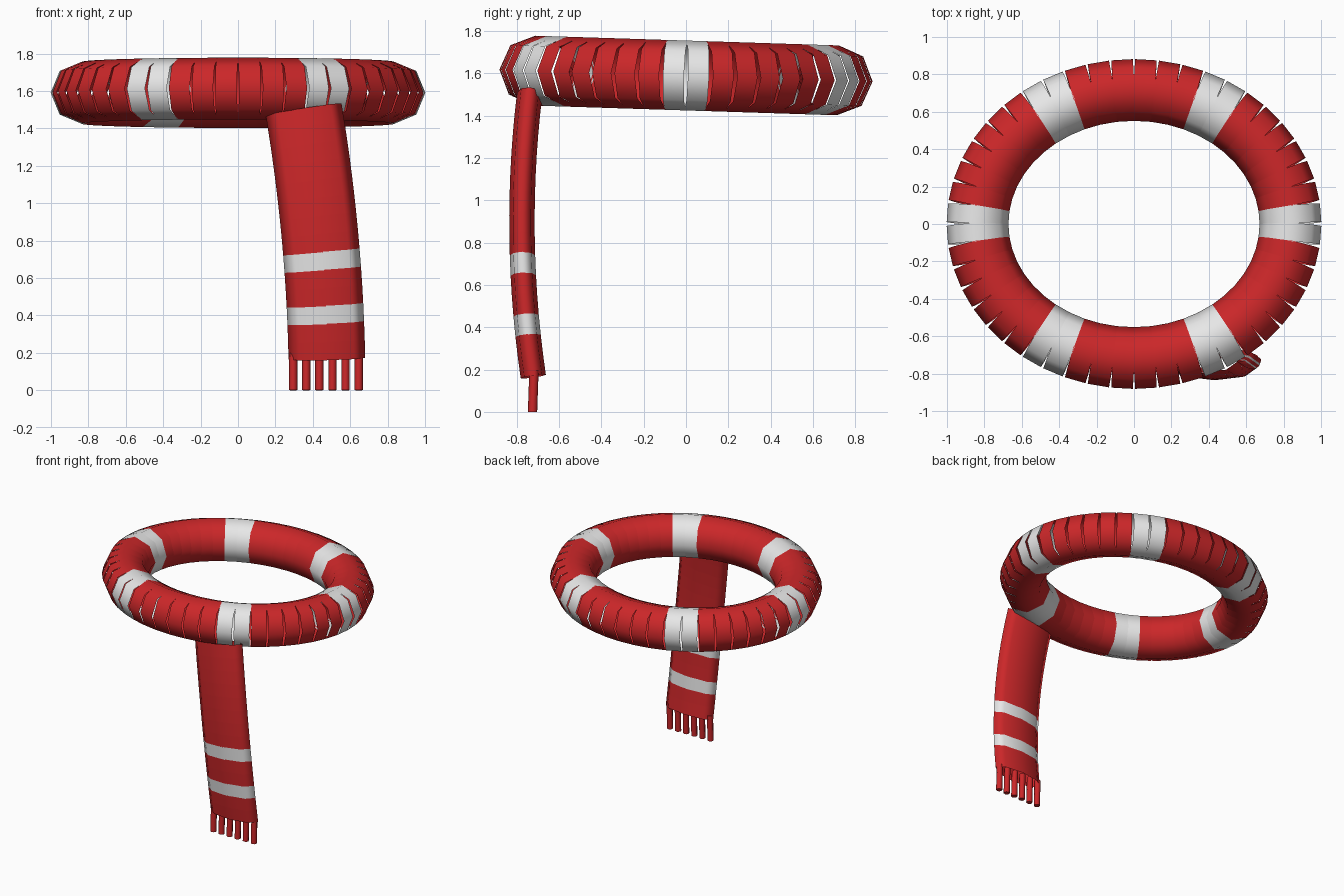
import bpy, bmesh
from math import pi, sin, cos
from mathutils import Vector, Matrix

cube = bpy.data.objects.get("Cube")
if cube:
    bpy.data.objects.remove(cube, do_unlink=True)


def make_material(name, rgb):
    mat = bpy.data.materials.new(name)
    mat.use_nodes = True
    mat.diffuse_color = (*rgb, 1)
    mat.node_tree.nodes["Principled BSDF"].inputs["Base Color"].default_value = (*rgb, 1)
    return mat


red = make_material("red wool", (0.6, 0.02, 0.022))
white = make_material("white wool", (0.8, 0.8, 0.8))


def tube(name, centre, axis, side, radii, length, mat, caps=False):
    """Eight-sided tube along axis; radii are along side and across it."""
    bm = bmesh.new()
    bmesh.ops.create_cone(bm, cap_ends=caps, segments=8, radius1=1, radius2=1, depth=length)
    z = axis.normalized()
    y = z.cross(side).normalized()
    x = y.cross(z)
    turn = Matrix((x, y, z)).transposed().to_4x4()
    size = Matrix.Diagonal((radii[0], radii[1], 1, 1))
    bm.transform(Matrix.Translation(centre) @ turn @ size)
    for face in bm.faces:
        face.smooth = len(face.verts) == 4
    mesh = bpy.data.meshes.new(name)
    bm.to_mesh(mesh)
    bm.free()
    mesh.materials.append(mat)
    obj = bpy.data.objects.new(name, mesh)
    bpy.context.collection.objects.link(obj)
    return obj


# Neck loop: open straight links round a slightly tilted ellipse
LINKS = 48
A, B, TILT, NECK_Z = 0.835, 0.715, -0.032, 1.59
step = 2 * pi / LINKS
for i in range(LINKS):
    t = (i + 0.5) * step
    centre = Vector((A * cos(t), B * sin(t), NECK_Z + TILT * B * sin(t)))
    tangent = Vector((-A * sin(t), B * cos(t), TILT * B * cos(t)))
    outward = Vector((B * cos(t), A * sin(t), TILT * A * sin(t)))
    # two white links at the middle of every group of eight
    mat = white if (i + 1) % 8 < 2 else red
    tube("neck_link", centre, tangent, outward, (0.165, 0.165),
         tangent.length * step * 1.06, mat)


# Hanging tail: flattened links along a gentle curve
def tail_point(z):
    h = z - 0.17
    return Vector((0.475 - 0.02 * h - 0.055 * h * h, -0.775 + 0.1 * (z - 0.9) ** 2, z))


TAIL_LINKS, TOP, BOTTOM = 14, 1.5, 0.17
drop = (TOP - BOTTOM) / TAIL_LINKS
for i in range(TAIL_LINKS):
    z = TOP - i * drop
    start, end = tail_point(z), tail_point(z - drop)
    axis = start - end
    tube("tail_link", (start + end) / 2, axis, Vector((1, 0, 0)), (0.205, 0.06),
         axis.length * 1.04, white if i in (8, 11) else red)

# Fringe strands
for i in range(6):
    x = 0.295 + 0.07 * i
    top, foot = Vector((x, -0.718, 0.2)), Vector((x, -0.725, 0))
    tube("fringe_strand", (top + foot) / 2, top - foot, Vector((1, 0, 0)),
         (0.022, 0.022), (top - foot).length, red, caps=True)
